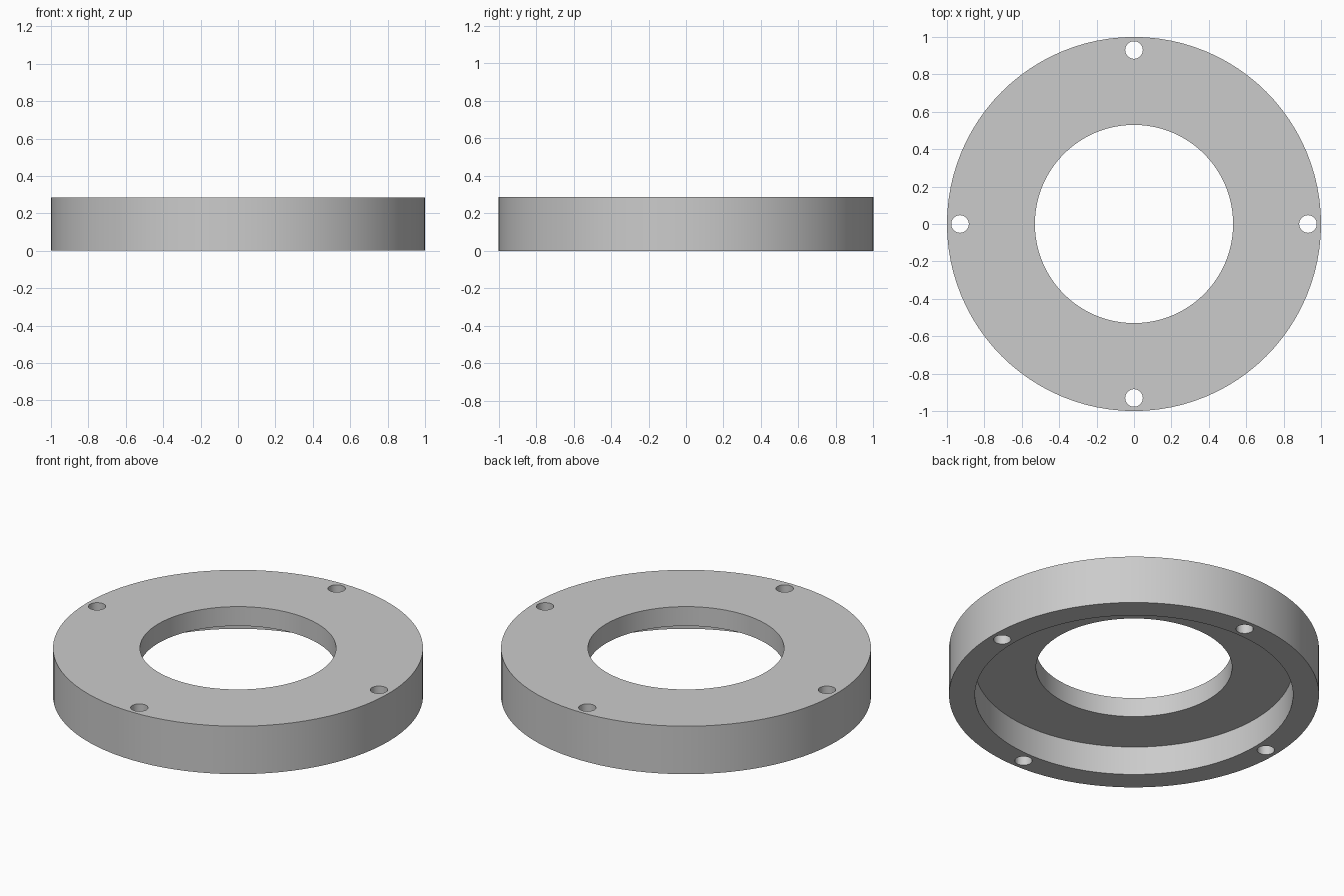
import bpy
import bmesh
import math

cube = bpy.data.objects.get("Cube")
if cube:
    bpy.data.objects.remove(cube, do_unlink=True)

HEIGHT, RECESS_DEPTH = 0.286, 0.171
OUTER, BORE, RECESS = 1.0, 0.53, 0.86
HOLE, HOLE_CIRCLE = 0.047, 0.93
SIDES = 96

grey = bpy.data.materials.new("light grey")
grey.use_nodes = True
colour = (0.6, 0.6, 0.6, 1)
grey.diffuse_color = colour
grey.node_tree.nodes["Principled BSDF"].inputs["Base Color"].default_value = colour


def add_object(name, bm):
    bmesh.ops.recalc_face_normals(bm, faces=bm.faces)
    mesh = bpy.data.meshes.new(name)
    bm.to_mesh(mesh)
    bm.free()
    mesh.materials.append(grey)
    obj = bpy.data.objects.new(name, mesh)
    bpy.context.collection.objects.link(obj)
    return obj


# Flange: stepped cross-section revolved around z
profile = [(BORE, RECESS_DEPTH), (RECESS, RECESS_DEPTH), (RECESS, 0),
           (OUTER, 0), (OUTER, HEIGHT), (BORE, HEIGHT)]
bm = bmesh.new()
verts = [bm.verts.new((r, 0, z)) for r, z in profile]
edges = [bm.edges.new((v, verts[i - 1])) for i, v in enumerate(verts)]
bmesh.ops.spin(bm, geom=verts + edges, cent=(0, 0, 0), axis=(0, 0, 1),
               angle=math.tau, steps=SIDES, use_merge=True)
bmesh.ops.remove_doubles(bm, verts=bm.verts, dist=1e-5)
flange = add_object("flange_ring", bm)

# Four bolt holes through the rim
bm = bmesh.new()
for i in range(4):
    a = i * math.pi / 2
    ret = bmesh.ops.create_cone(bm, cap_ends=True, segments=32, radius1=HOLE,
                                radius2=HOLE, depth=1)
    bmesh.ops.translate(bm, verts=ret["verts"],
                        vec=(HOLE_CIRCLE * math.cos(a), HOLE_CIRCLE * math.sin(a), 0))
cutter = add_object("bolt_hole_cutter", bm)

mod = flange.modifiers.new("bolt holes", "BOOLEAN")
mod.operation = "DIFFERENCE"
mod.solver = "EXACT"
mod.object = cutter

bpy.ops.object.select_all(action="DESELECT")
flange.select_set(True)
bpy.context.view_layer.objects.active = flange
bpy.ops.object.modifier_apply(modifier=mod.name)
bpy.data.objects.remove(cutter, do_unlink=True)

# Smooth round walls, crisp rims
bpy.ops.object.shade_smooth_by_angle(angle=math.radians(30))
